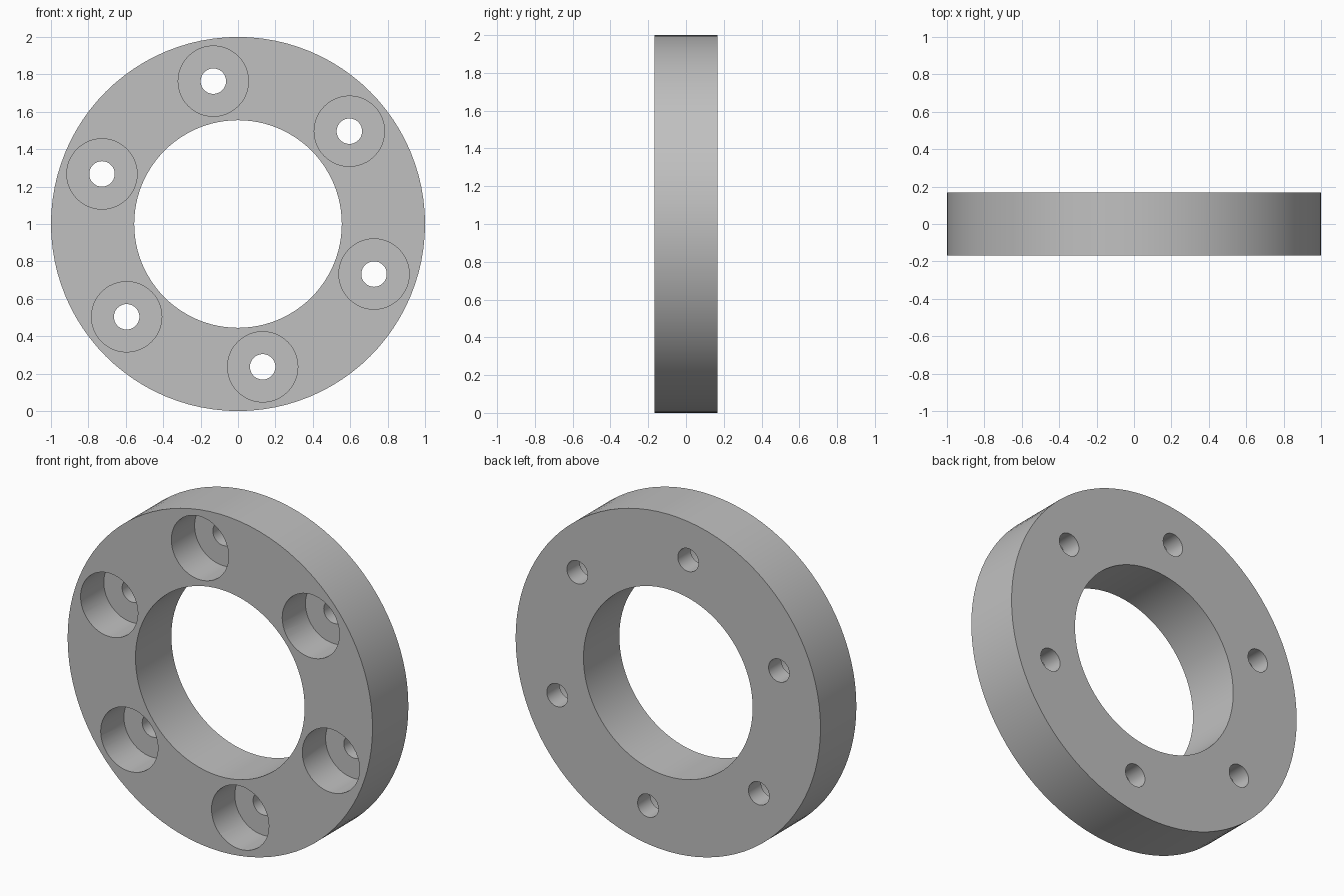
import bpy, bmesh, math
from mathutils import Matrix, Vector

cube = bpy.data.objects.get("Cube")
if cube:
    bpy.data.objects.remove(cube, do_unlink=True)

OUTER, INNER, HALF = 1.0, 0.555, 0.168
BOLT_CIRCLE, BORE, HOLE = 0.775, 0.188, 0.068
FLOOR_Y = 0.05          # bottom of each counterbore
FIRST_ANGLE = 39.8

steel = bpy.data.materials.new("plain grey metal")
grey = (0.53, 0.53, 0.53, 1)
steel.diffuse_color = grey
steel.use_nodes = True
steel.node_tree.nodes["Principled BSDF"].inputs["Base Color"].default_value = grey


def lathe(name, profile, steps, centre):
    """Turn a closed (radius, y) profile around the y axis."""
    bm = bmesh.new()
    verts = [bm.verts.new((r, y, 0)) for r, y in profile]
    edges = [bm.edges.new((v, verts[i - 1])) for i, v in enumerate(verts)]
    bmesh.ops.spin(bm, geom=verts + edges, cent=(0, 0, 0), axis=(0, 1, 0),
                   angle=math.tau, steps=steps, use_duplicate=False)
    bmesh.ops.remove_doubles(bm, verts=bm.verts[:], dist=1e-5)
    bmesh.ops.recalc_face_normals(bm, faces=bm.faces[:])
    bm.transform(Matrix.Translation(centre))
    mesh = bpy.data.meshes.new(name)
    bm.to_mesh(mesh)
    bm.free()
    mesh.materials.append(steel)
    obj = bpy.data.objects.new(name, mesh)
    bpy.context.collection.objects.link(obj)
    return obj


# Flat ring standing upright
centre = Vector((0, 0, OUTER))
ring = lathe("flange_ring", [(INNER, -HALF), (OUTER, -HALF),
                             (OUTER, HALF), (INNER, HALF)], 96, centre)

# Six stepped cutters: wide counterbore in front, narrow hole through the back
cutters = []
for i in range(6):
    a = math.radians(FIRST_ANGLE + 60 * i)
    pos = centre + BOLT_CIRCLE * Vector((math.cos(a), 0, math.sin(a)))
    profile = [(0, -HALF - 0.1), (BORE, -HALF - 0.1), (BORE, FLOOR_Y),
               (HOLE, FLOOR_Y), (HOLE, HALF + 0.1), (0, HALF + 0.1)]
    cutter = lathe("bolt_hole_cutter", profile, 48, pos)
    cutter.hide_render = True
    cutters.append(cutter)
    mod = ring.modifiers.new("bolt_hole", 'BOOLEAN')
    mod.operation = 'DIFFERENCE'
    mod.solver = 'EXACT'
    mod.object = cutter

# Apply the cuts and drop the helpers
bpy.ops.object.select_all(action='DESELECT')
ring.select_set(True)
bpy.context.view_layer.objects.active = ring
for mod in list(ring.modifiers):
    bpy.ops.object.modifier_apply(modifier=mod.name)
for cutter in cutters:
    bpy.data.objects.remove(cutter, do_unlink=True)

bpy.ops.object.shade_smooth_by_angle(angle=math.radians(30))
